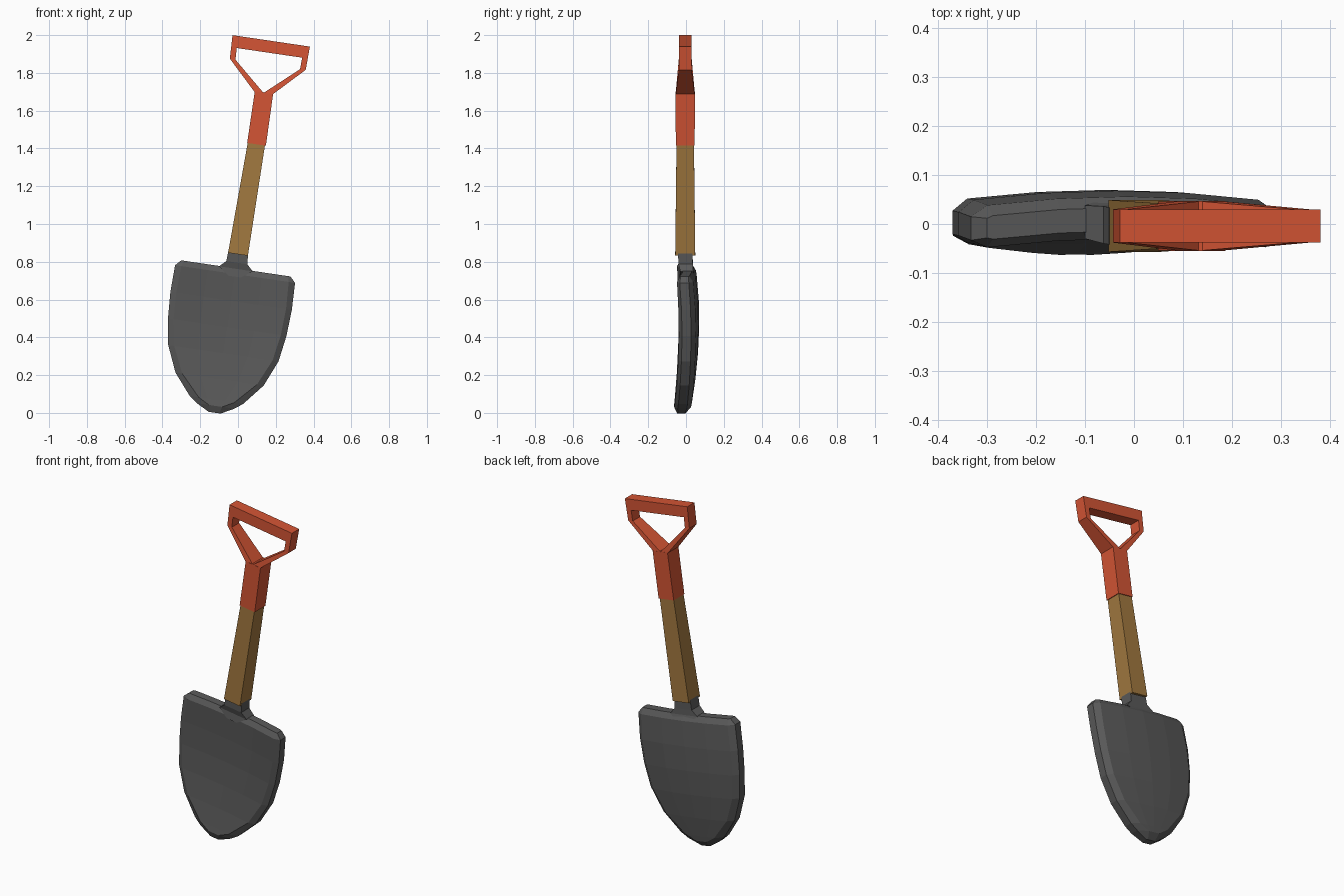
import bpy, bmesh, math
from mathutils import Matrix

if "Cube" in bpy.data.objects:
    bpy.data.objects.remove(bpy.data.objects["Cube"])

# Everything is modelled along its own axis, then leaned sideways as one tool
LEAN = Matrix.Translation((0, 0, 0.84)) @ Matrix.Rotation(math.radians(8.4), 4, 'Y')


def material(name, rgb):
    m = bpy.data.materials.new(name)
    m.diffuse_color = (*rgb, 1)
    m.use_nodes = True
    m.node_tree.nodes["Principled BSDF"].inputs["Base Color"].default_value = m.diffuse_color
    return m


STEEL = material("dark_steel", (0.10, 0.10, 0.10))
WOOD = material("wood", (0.36, 0.19, 0.05))
RED = material("red_grip", (0.66, 0.09, 0.035))


def loft(name, rings, mat, closed=False):
    """Skin a list of equal-length rings; cap the ends or join them in a loop."""
    bm = bmesh.new()
    rows = [[bm.verts.new(p) for p in ring] for ring in rings]
    n = len(rows[0])
    pairs = list(zip(rows, rows[1:]))
    if closed:
        pairs.append((rows[-1], rows[0]))
    else:
        bm.faces.new(rows[0])
        bm.faces.new(rows[-1])
    for a, b in pairs:
        for i in range(n):
            j = (i + 1) % n
            bm.faces.new((a[i], a[j], b[j], b[i]))
    bmesh.ops.recalc_face_normals(bm, faces=bm.faces)
    me = bpy.data.meshes.new(name)
    bm.to_mesh(me)
    bm.free()
    me.materials.append(mat)
    ob = bpy.data.objects.new(name, me)
    ob.matrix_world = LEAN
    bpy.context.collection.objects.link(ob)
    return ob


def rect(cx, w, hx, hy, cy=-0.004):
    return [(cx + sx * hx, cy + sy * hy, w) for sx, sy in ((-1, -1), (1, -1), (1, 1), (-1, 1))]


# Blade: dished cross-sections with a chamfered rim
def dish(u, w):
    return 0.025 - 0.2 * (w + 0.35) ** 2 - 0.022 * (u / 0.32) ** 2


def blade_ring(w, outer, face, half_face, half_rim):
    cols = [f * face for f in (-1, -0.5, 0, 0.5, 1)]
    ring = [(u, dish(u, w) - half_face, w) for u in cols]
    ring += [(outer, dish(outer, w) + s * half_rim, w) for s in (-1, 1)]
    ring += [(u, dish(u, w) + half_face, w) for u in reversed(cols)]
    ring += [(-outer, dish(outer, w) + s * half_rim, w) for s in (1, -1)]
    return ring


rows = [(-0.076, 0.292, 0.28, 0.024, 0.020),
        (-0.106, 0.321, 0.287, 0.043, 0.024),
        (-0.25, 0.325, 0.294, 0.045, 0.024),
        (-0.39, 0.317, 0.287, 0.045, 0.024),
        (-0.53, 0.295, 0.263, 0.045, 0.024),
        (-0.668, 0.236, 0.200, 0.045, 0.024),
        (-0.78, 0.143, 0.095, 0.045, 0.024),
        (-0.812, 0.100, 0.035, 0.045, 0.024),
        (-0.848, 0.032, 0.025, 0.022, 0.018)]
loft("blade", [blade_ring(*r) for r in rows], STEEL)

# Neck flaring from the shaft into the blade
loft("neck", [rect(0, w, hx, hy, cy) for w, hx, hy, cy in (
    (0.012, 0.053, 0.038, -0.004), (-0.045, 0.056, 0.038, -0.002),
    (-0.078, 0.09, 0.034, 0.004), (-0.12, 0.034, 0.045, 0.01))], STEEL)

# Square wooden shaft and red collar
loft("shaft", [rect(0, 0.0, 0.053, 0.053), rect(0.011, 0.60, 0.046, 0.046)], WOOD)
loft("collar", [rect(0.012, 0.59, 0.05, 0.050), rect(0.011, 0.866, 0.049, 0.051)], RED)

# D-shaped grip: outer x/z, inner x/z and half depth per corner, mirrored
half = [(0.049, 0.864, 0.004, 0.868, 0.050),
        (0.203, 1.018, 0.173, 1.017, 0.034),
        (0.207, 1.143, 0.175, 1.079, 0.034)]
corners = [(1, c) for c in half] + [(-1, c) for c in reversed(half)]
grip = [[(0.009 + s * ox, -0.004 - d, oz), (0.009 + s * ix, -0.004 - d, iz),
         (0.009 + s * ix, -0.004 + d, iz), (0.009 + s * ox, -0.004 + d, oz)]
        for s, (ox, oz, ix, iz, d) in corners]
loft("grip", grip, RED, closed=True)
